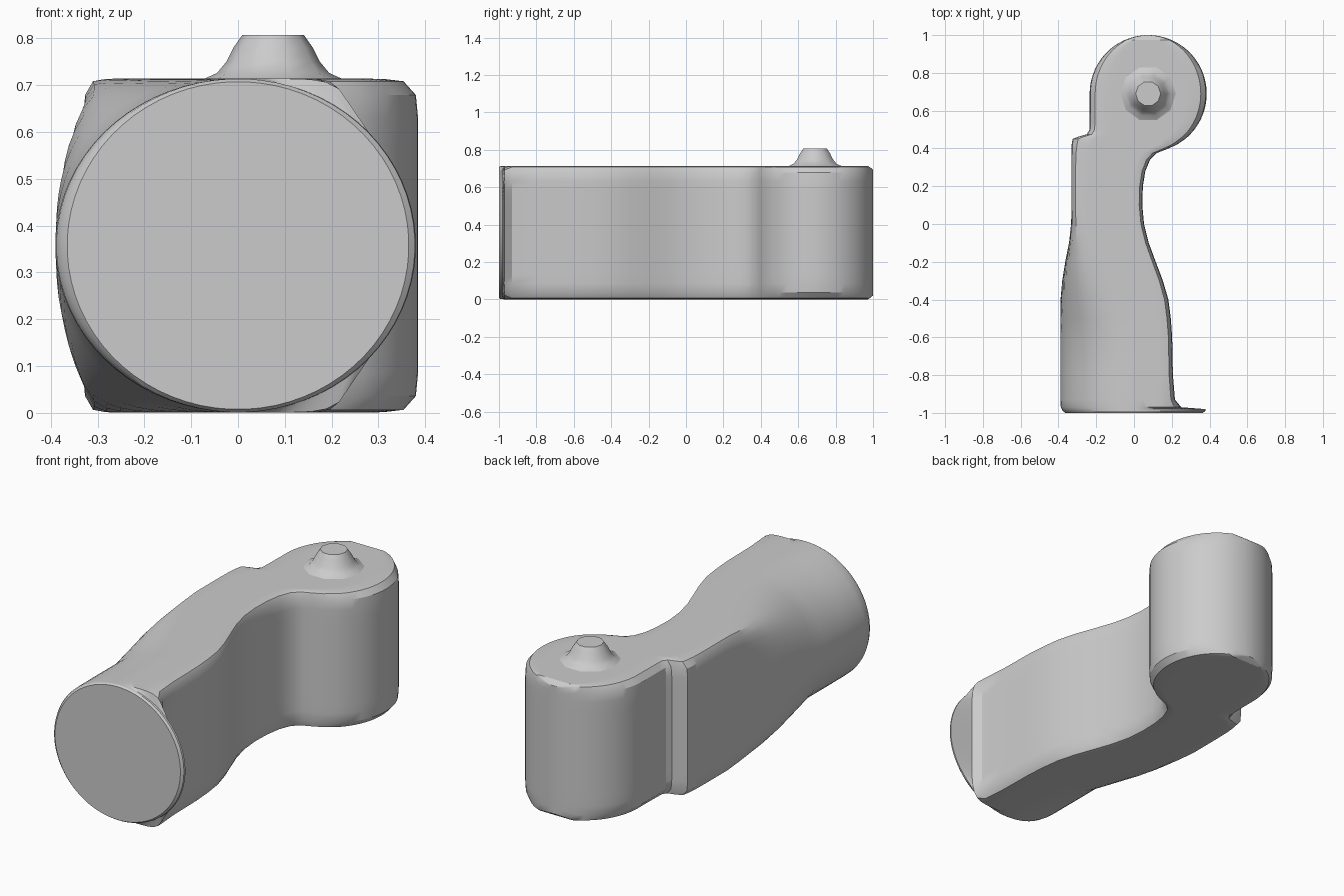
import bpy, bmesh
from math import sin, cos, pi, radians, sqrt

if "Cube" in bpy.data.objects:
    bpy.data.objects.remove(bpy.data.objects["Cube"])

MID, HALF, BOX = 0.3575, 0.3565, 15   # centre height, half height, box exponent
HEAD_X, HEAD_Y, HEAD_R = 0.075, 0.69, 0.31
SIDES = 72


def section(xl, xr, nl, nr, h):
    """Superellipse outline: exponent 2 is round, a high exponent is a soft box."""
    mid = (xl + xr) / 2
    xm = mid * (1 - 2 / nl)
    pts = []
    for i in range(SIDES):
        a = 2 * pi * (i + 0.5) / SIDES
        c, s = cos(a), sin(a)
        n, w = (nr, xr - xm) if c > 0 else (nl, xm - xl)
        k = (abs(c) ** n + abs(s) ** n) ** (-1 / n)
        pts.append((xm + w * c * k, MID + h * s * k))
    return pts


def loft(name, rings):
    bm = bmesh.new()
    loops = [[bm.verts.new(p) for p in r] for r in rings]
    for a, b in zip(loops, loops[1:]):
        for i in range(len(a)):
            j = (i + 1) % len(a)
            bm.faces.new((a[i], a[j], b[j], b[i]))
    bm.faces.new(loops[0])
    bm.faces.new(loops[-1])
    bmesh.ops.recalc_face_normals(bm, faces=bm.faces)
    me = bpy.data.meshes.new(name)
    bm.to_mesh(me)
    bm.free()
    ob = bpy.data.objects.new(name, me)
    bpy.context.collection.objects.link(ob)
    bpy.context.view_layer.objects.active = ob
    ob.select_set(True)
    bpy.ops.object.shade_smooth_by_angle(angle=radians(30))
    ob.select_set(False)
    return ob


# Round front plate with its thin flange, then the flat-sided, waisted arm
# y, left x, right x, left exponent, right exponent
arm = [
    (-1.0, -0.365, 0.365, 2, 2),
    (-0.99, -0.377, 0.378, 2, 2),
    (-0.98, -0.382, 0.38, 2, 2),
    (-0.97, -0.388, 0.25, 2, 7),
    (-0.93, -0.39, 0.217, 2, BOX),
    (-0.8, -0.39, 0.206, 2, BOX),
    (-0.6, -0.39, 0.202, 2, BOX),
    (-0.5, -0.39, 0.195, 2.3, BOX),
    (-0.4, -0.389, 0.182, 2.7, BOX),
    (-0.3, -0.38, 0.153, 3.4, BOX),
    (-0.2, -0.364, 0.115, 4.5, BOX),
    (-0.1, -0.344, 0.078, 6.5, BOX),
    (0.0, -0.333, 0.053, 10, BOX),
    (0.1, -0.33, 0.044, BOX, BOX),
    (0.2, -0.33, 0.047, BOX, BOX),
    (0.28, -0.33, 0.06, BOX, BOX),
    (0.34, -0.33, 0.085, BOX, BOX),
    (0.375, -0.33, 0.12, BOX, BOX),
]
rings = []
for y, xl, xr, nl, nr in arm:
    h = 0.35 if y == -1.0 else HALF
    rings.append([(x, y, z) for x, z in section(xl, xr, nl, nr, h)])

# Cylindrical head, with the small step on its left side
ys = [0.395, 0.42, 0.45, 0.462, 0.475, 0.50]
ys += [HEAD_Y + HEAD_R * sin(radians(d)) for d in range(-30, 90, 6)]
ys += [HEAD_Y + HEAD_R * sin(radians(d)) for d in (87, 89)]
for y in ys:
    w = sqrt(HEAD_R ** 2 - (y - HEAD_Y) ** 2)
    xl = HEAD_X - (w if y > HEAD_Y else HEAD_R)
    if y < 0.5:
        xl = {0.45: -0.325, 0.462: -0.295, 0.475: -0.25}.get(y, -0.33)
    h = HALF - max(0, y - 0.975) * 0.8
    rings.append([(x, y, z) for x, z in section(xl, HEAD_X + w, BOX, BOX, h)])
loft("arm_body", rings)

# Small tapered knob on top of the head
profile = [(0.16, 0.708), (0.12, 0.726), (0.10, 0.75), (0.085, 0.78), (0.066, 0.807)]
loft("top_knob", [[(HEAD_X + r * cos(2 * pi * i / 10),
                    HEAD_Y + r * sin(2 * pi * i / 10), z) for i in range(10)]
                  for r, z in profile])
